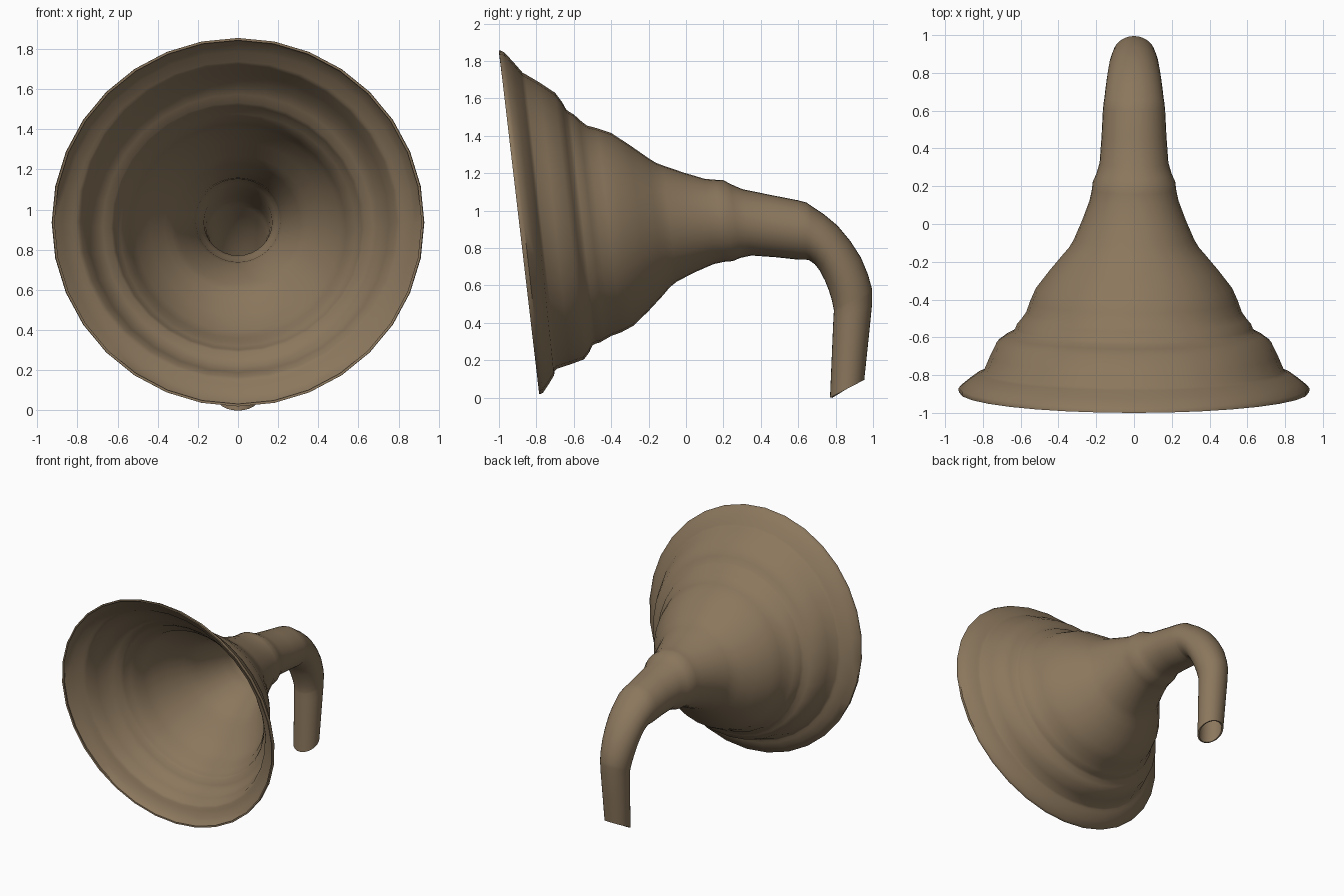
import bpy, bmesh, math
from mathutils import Vector

if "Cube" in bpy.data.objects:
    bpy.data.objects.remove(bpy.data.objects["Cube"])

# Horn cross-sections: top/outer (y, z), bottom/inner (y, z), half width in x
RINGS = [
    (-1.00, 1.855, -0.785, 0.02, 0.925),
    (-0.97, 1.845, -0.765, 0.025, 0.928),
    (-0.88, 1.745, -0.705, 0.12, 0.83),
    (-0.86, 1.73, -0.69, 0.155, 0.795),
    (-0.70, 1.63, -0.545, 0.205, 0.725),
    (-0.64, 1.54, -0.50, 0.28, 0.64),
    (-0.60, 1.515, -0.46, 0.295, 0.62),
    (-0.53, 1.455, -0.40, 0.33, 0.57),
    (-0.40, 1.415, -0.28, 0.385, 0.52),
    (-0.20, 1.28, -0.12, 0.55, 0.375),
    (-0.12, 1.24, -0.05, 0.62, 0.32),
    (0.10, 1.17, 0.15, 0.715, 0.235),
    (0.20, 1.163, 0.25, 0.73, 0.218),
    (0.30, 1.115, 0.35, 0.76, 0.182),
    (0.60, 1.055, 0.60, 0.738, 0.165),
    (0.67, 1.025, 0.66, 0.734, 0.157),
    (0.81, 0.92, 0.715, 0.68, 0.145),
    (0.935, 0.75, 0.765, 0.57, 0.13),
    (0.995, 0.58, 0.79, 0.47, 0.113),
    (0.995, 0.50, 0.787, 0.40, 0.107),
    (0.953, 0.095, 0.77, 0.0, 0.095),
]
SEGMENTS = 32


def with_midpoints(rows):
    """Insert a gently curved in-between ring between neighbouring rings."""
    result = []
    last = len(rows) - 1
    for i in range(last):
        p, a, b, n = rows[max(i - 1, 0)], rows[i], rows[i + 1], rows[min(i + 2, last)]
        # Limit the tangents so uneven spacing does not overshoot
        bend = []
        for w, x, y, z in zip(p, a, b, n):
            mid = (x + y) / 2 + ((x - w) - (z - y)) / 16
            bend.append(min(max(mid, min(x, y)), max(x, y)))
        result += [a, bend]
    return result + [rows[last]]


# Loft the open horn through the tilted elliptical rings
bm = bmesh.new()
loops = []
for ty, tz, by, bz, half_width in with_midpoints(RINGS):
    top, bottom = Vector((0, ty, tz)), Vector((0, by, bz))
    mid, up = (top + bottom) / 2, (top - bottom) / 2
    loop = []
    for i in range(SEGMENTS):
        a = 2 * math.pi * i / SEGMENTS
        loop.append(bm.verts.new(mid + up * math.cos(a) + Vector((half_width * math.sin(a), 0, 0))))
    loops.append(loop)
for a, b in zip(loops, loops[1:]):
    for i in range(SEGMENTS):
        j = (i + 1) % SEGMENTS
        bm.faces.new((a[i], a[j], b[j], b[i]))

# Normals face outwards so the wall thickens inwards
bm.faces.ensure_lookup_table()
bm.normal_update()
if bm.faces[0].normal.z < 0:
    bmesh.ops.reverse_faces(bm, faces=bm.faces[:])
mesh = bpy.data.meshes.new("horn")
bm.to_mesh(mesh)
bm.free()
horn = bpy.data.objects.new("horn", mesh)
bpy.context.collection.objects.link(horn)

# Dull brass colour
brass = bpy.data.materials.new("dull brass")
brass.diffuse_color = (0.26, 0.185, 0.11, 1)
brass.use_nodes = True
brass.node_tree.nodes["Principled BSDF"].inputs["Base Color"].default_value = brass.diffuse_color
mesh.materials.append(brass)

# Thin metal wall with a crisp rim
wall = horn.modifiers.new("wall", 'SOLIDIFY')
wall.thickness = 0.012
wall.offset = -1
bpy.context.view_layer.objects.active = horn
horn.select_set(True)
bpy.ops.object.modifier_apply(modifier="wall")
bpy.ops.object.shade_smooth_by_angle(angle=math.radians(50))
